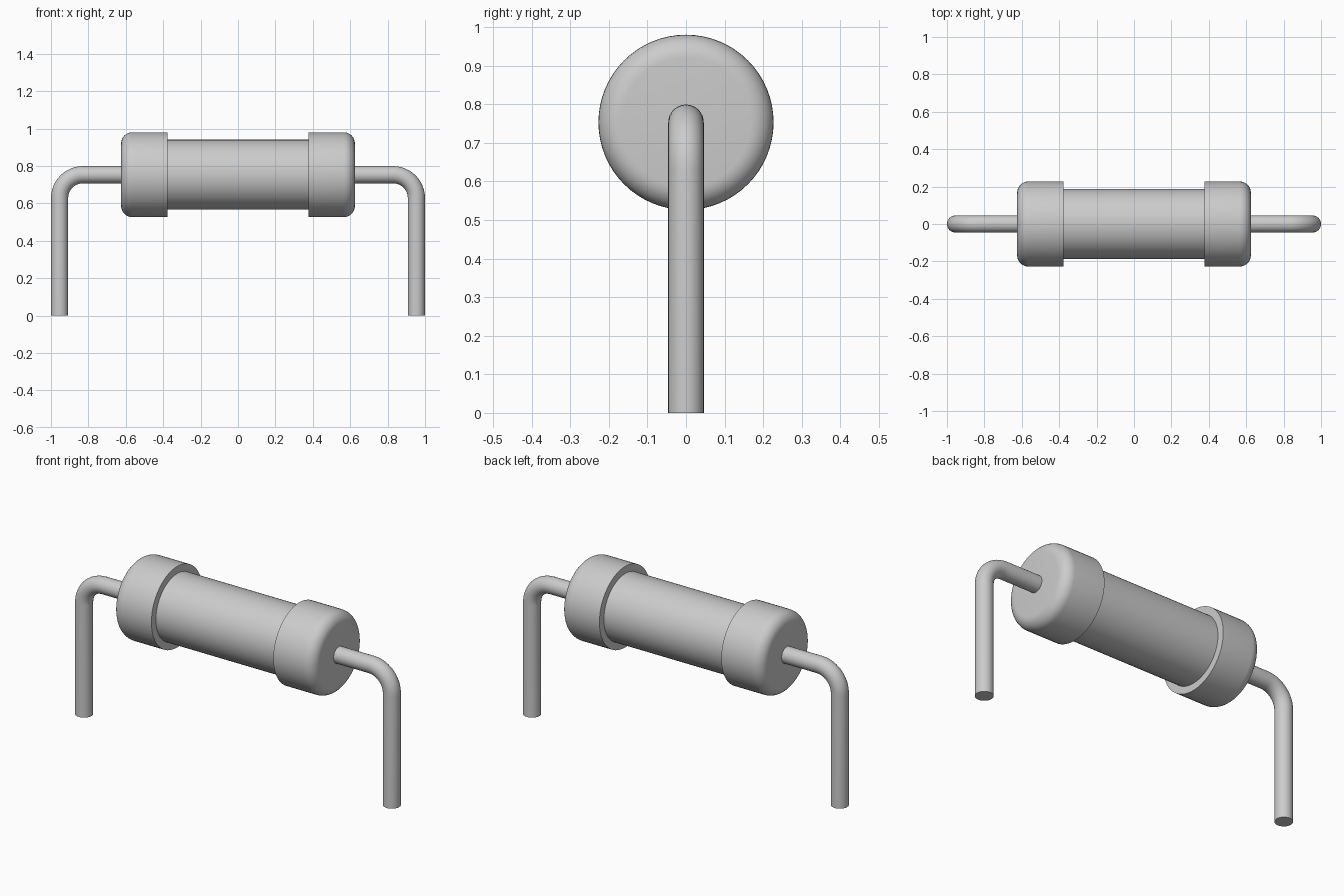
import bpy, bmesh, math
from mathutils import Vector, Matrix

cube = bpy.data.objects.get("Cube")
if cube:
    bpy.data.objects.remove(cube, do_unlink=True)

AXIS_Z = 0.753      # height of the body axis
WIRE_R = 0.046
WIRE_X = 1 - WIRE_R
BEND_R = 0.125
STEPS = 64

grey = bpy.data.materials.new("light_grey")
grey.use_nodes = True
grey.diffuse_color = (0.6, 0.6, 0.6, 1)
grey.node_tree.nodes["Principled BSDF"].inputs["Base Color"].default_value = (0.6, 0.6, 0.6, 1)


def finish(name, bm):
    bmesh.ops.remove_doubles(bm, verts=bm.verts, dist=1e-5)
    bmesh.ops.recalc_face_normals(bm, faces=bm.faces)
    mesh = bpy.data.meshes.new(name)
    bm.to_mesh(mesh)
    bm.free()
    mesh.materials.append(grey)
    obj = bpy.data.objects.new(name, mesh)
    bpy.context.collection.objects.link(obj)
    bpy.ops.object.select_all(action='DESELECT')
    obj.select_set(True)
    bpy.context.view_layer.objects.active = obj
    bpy.ops.object.shade_smooth_by_angle(angle=math.radians(35))
    return obj


def skin(name, rings):
    """Join equal rings of points into a capped tube."""
    bm = bmesh.new()
    loops = [[bm.verts.new(p) for p in ring] for ring in rings]
    n = len(loops[0])
    for a, b in zip(loops, loops[1:]):
        for i in range(n):
            j = (i + 1) % n
            bm.faces.new((a[i], a[j], b[j], b[i]))
    bm.faces.new(loops[0])
    bm.faces.new(loops[-1])
    return finish(name, bm)


def ring(centre, u, v, radius, count):
    angles = (2 * math.pi * i / count for i in range(count))
    return [centre + radius * (math.cos(a) * u + math.sin(a) * v) for a in angles]


def lathe(name, profile):
    """Turn (x, radius) points about the body axis."""
    return skin(name, [ring(Vector((x, 0, AXIS_Z)), Vector((0, 1, 0)), Vector((0, 0, 1)), r, STEPS)
                       for x, r in profile])


# Cylindrical body
lathe("body", [(-0.4, 0.187), (0.4, 0.187)])

for side, s in (("left", 1), ("right", -1)):
    # End cap with a rounded outer rim
    cap_r, cap_end, fillet = 0.227, 0.625, 0.06
    profile = [(s * 0.378, cap_r)]
    for k in range(9):
        a = k / 8 * math.pi / 2
        profile.append((s * (cap_end - fillet + fillet * math.sin(a)),
                        cap_r - fillet + fillet * math.cos(a)))
    lathe(side + "_end_cap", profile)

    # Bent wire lead: straight out, quarter turn, straight down
    bend_x, bend_z = WIRE_X - BEND_R, AXIS_Z - BEND_R
    path = [(0.6, AXIS_Z, 0)]
    for k in range(13):
        a = k / 12 * math.pi / 2
        path.append((bend_x + BEND_R * math.sin(a), bend_z + BEND_R * math.cos(a), a))
    path.append((WIRE_X, 0, math.pi / 2))
    skin(side + "_lead", [ring(Vector((s * x, 0, z)), Vector((0, 1, 0)),
                               Vector((s * math.sin(a), 0, math.cos(a))), WIRE_R, 32)
                          for x, z, a in path])
